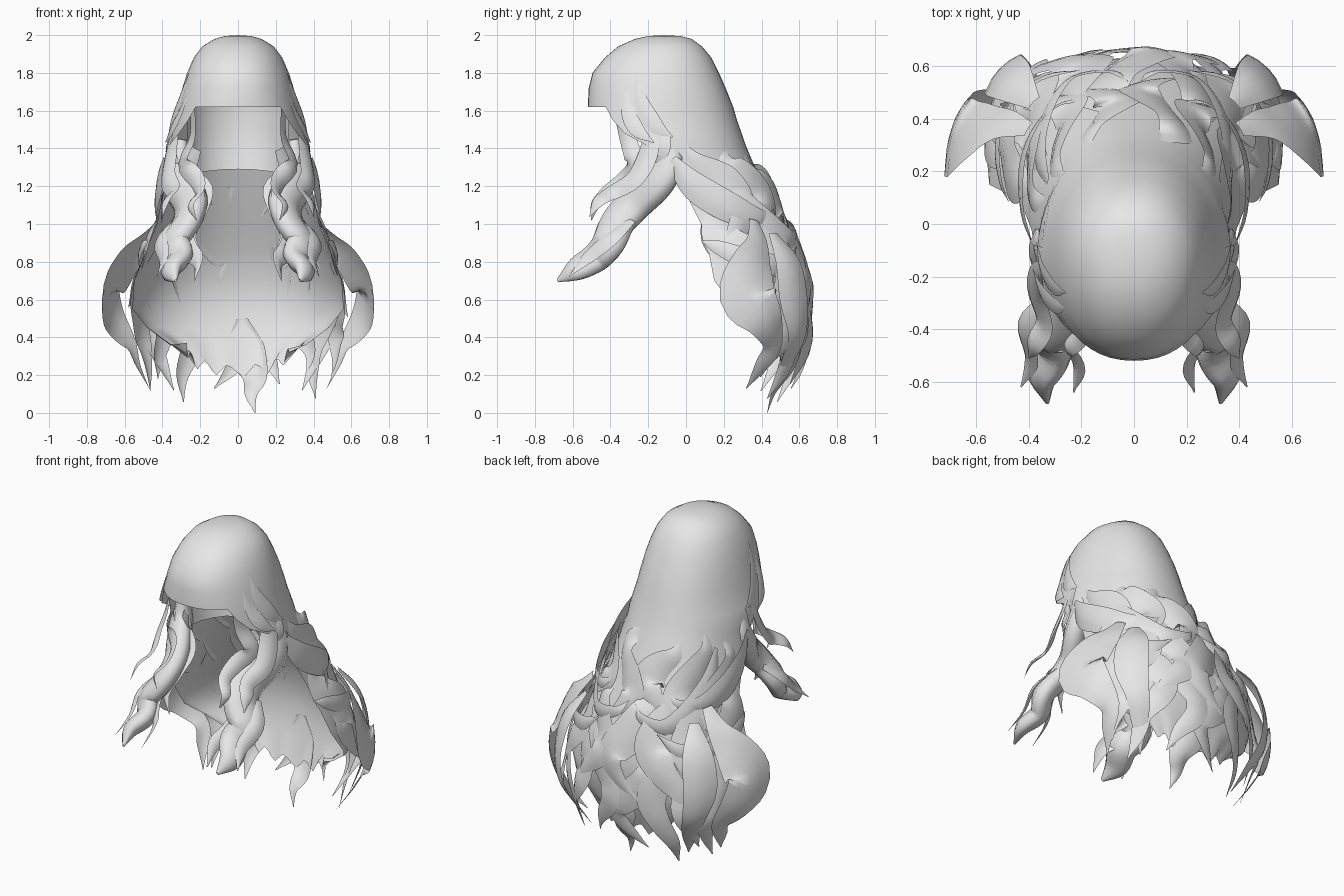
import bpy, bmesh, math, random
from mathutils import Vector

if "Cube" in bpy.data.objects:
    bpy.data.objects.remove(bpy.data.objects["Cube"])

random.seed(4)
hair = bpy.data.materials.new("hair grey")
hair.diffuse_color = (0.8, 0.8, 0.8, 1)
hair.use_nodes = True
hair.node_tree.nodes["Principled BSDF"].inputs["Base Color"].default_value = hair.diffuse_color

# Rings of the hairstyle: z, centre y, front y, back y, half width, half sweep in degrees
CROWN = [(2.0, -.12, -.12, -.12, 0, 138), (1.995, -.12, -.2, -.03, .07, 138),
         (1.98, -.12, -.27, .03, .125, 138), (1.94, -.12, -.36, .085, .19, 138),
         (1.88, -.13, -.43, .135, .235, 138), (1.8, -.14, -.495, .175, .27, 138),
         (1.72, -.14, -.515, .21, .295, 138), (1.62, -.15, -.52, .25, .32, 138)]
SIDES = [(1.55, -.15, -.52, .27, .335, 130), (1.48, -.15, -.5, .295, .355, 120),
         (1.42, -.14, -.45, .315, .37, 104), (1.36, -.12, -.4, .34, .37, 92),
         (1.2, -.02, -.3, .41, .39, 90), (1.0, .08, -.2, .5, .43, 90),
         (.85, .12, -.2, .57, .49, 90), (.7, .15, -.2, .62, .55, 90), (.55, .26, -.2, .63, .56, 90)]
HEM = [(.45, .38, 0, .61, .48, 90), (.36, .44, 0, .59, .36, 90), (.22, .47, 0, .54, .27, 90)]
GUIDE = CROWN[-1:] + SIDES + [(.4, .36, 0, .63, .56, 90), (.2, .34, 0, .57, .48, 90),
                              (0, .32, 0, .47, .42, 90)]


def ring_point(row, deg):
    z, yc, yf, yb, w, _ = row
    s, c = math.sin(math.radians(deg)), math.cos(math.radians(deg))
    x = w * math.copysign(abs(s) ** .9, s)
    return Vector((x, yc + c * ((yb - yc) if c > 0 else (yc - yf)), z))


def guide_point(deg, z, off):
    """Point on the hair volume at an angle and height, pushed outward."""
    z = min(max(z, 0), 1.62)
    for a, b in zip(GUIDE, GUIDE[1:]):
        if b[0] <= z <= a[0]:
            f = (a[0] - z) / (a[0] - b[0])
            row = [p + (q - p) * f for p, q in zip(a, b)]
            p = ring_point(row, deg)
            return p + Vector((p.x, p.y - row[1], 0)).normalized() * off


def grid_object(name, grids, mirror=False):
    """Welded mesh from one or more grids of points."""
    bm = bmesh.new()
    for rows in grids:
        vs = [[bm.verts.new(p) for p in r] for r in rows]
        for a, b in zip(vs, vs[1:]):
            for c in range(len(a) - 1):
                bm.faces.new((a[c], a[c + 1], b[c + 1], b[c])).smooth = True
    bmesh.ops.remove_doubles(bm, verts=bm.verts, dist=.0005)
    me = bpy.data.meshes.new(name)
    bm.to_mesh(me)
    bm.free()
    me.materials.append(hair)
    ob = bpy.data.objects.new(name, me)
    bpy.context.collection.objects.link(ob)
    if mirror:
        ob.modifiers.new("mirror", 'MIRROR').use_mirror_merge = False
    return ob


def spline(keys, sub=4):
    """Smooth curve through key tuples (x, y, z, half width)."""
    k = [Vector(p) for p in keys]
    k = [k[0] * 2 - k[1]] + k + [k[-1] * 2 - k[-2]]
    out = []
    for i in range(1, len(k) - 2):
        a, b, c, d = k[i - 1:i + 3]
        for j in range(sub):
            t = j / sub
            out.append(.5 * (2 * b + (c - a) * t + (2 * a - 5 * b + 4 * c - d) * t * t
                             + (3 * b - a - 3 * c + d) * t ** 3))
    return out + [k[-2]]


def lock(name, keys, normal=None, tube=False, mirror=False, bulge=.3):
    """Tapered strand along a curve: an arched ribbon or a flattened tube."""
    pts = spline(keys)
    rows = []
    for i, p in enumerate(pts):
        a, b = pts[max(i - 1, 0)], pts[min(i + 1, len(pts) - 1)]
        t = (b - a).xyz.normalized()
        n = Vector(normal) if normal else Vector((p.x, p.y - .1, 0))
        n = (n - t * n.dot(t)).normalized()
        s, w, o = t.cross(n), max(p.w, .003), p.xyz
        if tube:
            sec = [(-math.cos(q * math.pi / 4), math.sin(q * math.pi / 4) * .6) for q in range(9)]
        else:
            sec = [(u, bulge * (1 - u * u)) for u in (-1, -.5, 0, .5, 1)]
        rows.append([o + s * w * u + n * w * v for u, v in sec])
    return grid_object(name, [rows], mirror)


# Crown with straight fringe, flowing into the long back sheet with a ragged hem
sheet = [[ring_point(r, r[5] * (c / 16 - 1)) for c in range(33)] for r in CROWN + SIDES + HEM]
for c, p in enumerate(sheet[-1]):
    p.z += .13 * (c / 16 - 1) ** 2 + (.02, -.01, -.03, 0, .03)[c % 5]
fringe = [[ring_point(r, 138 + 84 * c / 12) for c in range(13)] for r in CROWN]
grid_object("crown_and_back_sheet", [sheet, fringe])

# Inner layer at the nape
grid_object("nape_layer", [[[Vector((.27 * math.sin(a), -.1 + d * math.cos(a), z - .03 * math.sin(a) ** 2))
            for a in [math.radians(-85 + 17 * i) for i in range(11)]]
            for z, d in ((1.7, .24), (1.6, .26), (1.42, .25), (1.29, .23))]])

# Layered wavy locks over the back: angles, top, bottom, width, wave, end lift
TIERS = [("upper_lock", (-64, -40, -16, 12, 38, 64), 1.38, .86, .1, 10, .035),
         ("middle_lock", (-70, -50, -28, -4, 22, 48, 70), 1.14, .48, .115, 10, .04),
         ("lower_lock", (-66, -46, -26, -6, 14, 34, 52, 68), .84, .13, .085, 9, .035)]
for name, angles, top, bottom, width, wave, lift in TIERS:
    for i, ang in enumerate(angles):
        side = 1 if ang > 0 else -1
        end = bottom + random.uniform(-.08, .08)
        start = top + random.uniform(-.06, .06)
        keys = []
        for j in range(7):
            f = j / 6
            deg = ang + side * wave * math.sin(f * 7 + .6 * (i % 3))
            p = guide_point(deg, start + (end - start) * f, -.005 + lift * min(1, f * 1.5))
            w = width * (.1, .7, 1, .95, .75, .45, .0)[j] * random.uniform(.85, 1.1)
            keys.append((*p, w))
        lock(f"{name}_{i + 1}", keys, bulge=.18)

# Strands sweeping around the volume: angle, height, half width, lift
SWEEPS = {"side_sweep": [(94, .91, .0, .01), (84, .88, .035, .03), (68, .82, .055, .05),
                         (50, .78, .06, .06), (34, .8, .045, .06), (20, .88, 0, .06)],
          "upper_sweep": [(86, 1.34, .03, .01), (82, 1.2, .075, .03), (66, 1.09, .08, .045),
                          (48, 1.03, .055, .05), (32, 1.04, .03, .05), (22, 1.1, 0, .04)],
          "rear_sweep": [(58, 1.3, .02, 0), (54, 1.14, .06, .03), (40, 1.0, .065, .05),
                         (24, .92, .05, .06), (8, .95, .03, .06), (2, 1.02, 0, .05)]}
for name, keys in SWEEPS.items():
    lock(name, [(*guide_point(d, z, o), w) for d, z, w, o in keys], mirror=True, bulge=.2)

# Longest central tip
lock("center_tip", [(.02, .61, .5, .03), (.04, .58, .34, .1), (.09, .52, .2, .07),
                    (.07, .46, .1, .035), (.09, .43, 0, 0)])

# Wide outer curls on both sides
lock("outer_curl", [(.40, .36, 1.02, .03), (.50, .38, .9, .07), (.6, .35, .77, .13),
                    (.67, .33, .62, .16), (.65, .42, .49, .11), (.57, .46, .36, .06),
                    (.53, .4, .25, .04), (.47, .32, .13, 0)], mirror=True, bulge=.15)
lock("outer_curl_rear", [(.38, .46, .95, .03), (.46, .54, .8, .09), (.5, .57, .6, .1),
                         (.47, .59, .42, .07), (.41, .54, .28, .05), (.34, .46, .12, 0)],
     mirror=True, bulge=.2)

# Tufts over the ears
TUFTS = [[(.26, -.26, 1.8, 0), (.305, -.24, 1.66, .035), (.35, -.17, 1.53, .045), (.37, -.07, 1.46, 0)],
         [(.26, -.32, 1.72, 0), (.3, -.31, 1.6, .035), (.35, -.26, 1.5, .04), (.385, -.17, 1.43, 0)],
         [(.32, -.1, 1.55, 0), (.355, -.12, 1.46, .04), (.36, -.14, 1.38, .05), (.3, -.2, 1.3, 0)]]
for i, keys in enumerate(TUFTS):
    lock(f"ear_tuft_{i + 1}", keys, normal=(1, -.3, .3), mirror=True, bulge=.15)

# Curled front locks
OUT = (.8, -.4, .5)
lock("front_lock", [(.31, -.1, 1.45, .06), (.32, -.1, 1.32, .1), (.3, -.16, 1.22, .12),
                    (.25, -.27, 1.11, .115), (.27, -.36, 1.01, .11), (.34, -.41, .9, .105),
                    (.31, -.48, .82, .095), (.35, -.58, .76, .075), (.33, -.68, .7, .01)],
     normal=OUT, tube=True, mirror=True)
lock("front_strand", [(.24, -.36, 1.64, .035), (.24, -.31, 1.46, .045), (.29, -.28, 1.33, .05),
                      (.22, -.33, 1.24, .05), (.2, -.42, 1.17, .04), (.25, -.48, 1.1, .03),
                      (.22, -.5, 1.02, 0)], normal=OUT, mirror=True)
lock("temple_strand", [(.33, -.18, 1.52, .04), (.355, -.2, 1.37, .06), (.37, -.27, 1.24, .06),
                       (.34, -.38, 1.17, .05), (.38, -.46, 1.12, .04), (.4, -.51, 1.04, 0)],
     normal=OUT, mirror=True)
lock("inner_tip", [(.28, -.34, .98, .04), (.25, -.46, .86, .05), (.21, -.54, .8, .04),
                   (.23, -.64, .7, 0)], normal=OUT, mirror=True)
lock("outer_tip", [(.33, -.3, 1.02, .04), (.41, -.4, .92, .05), (.39, -.52, .82, .04),
                   (.43, -.62, .72, 0)], normal=OUT, mirror=True)
lock("inner_strand", [(.22, -.2, 1.4, .03), (.26, -.16, 1.27, .05), (.18, -.22, 1.18, .05),
                      (.2, -.31, 1.07, .04), (.25, -.36, .94, .03), (.19, -.42, .84, 0)],
     normal=(.3, -1, .3), mirror=True)
